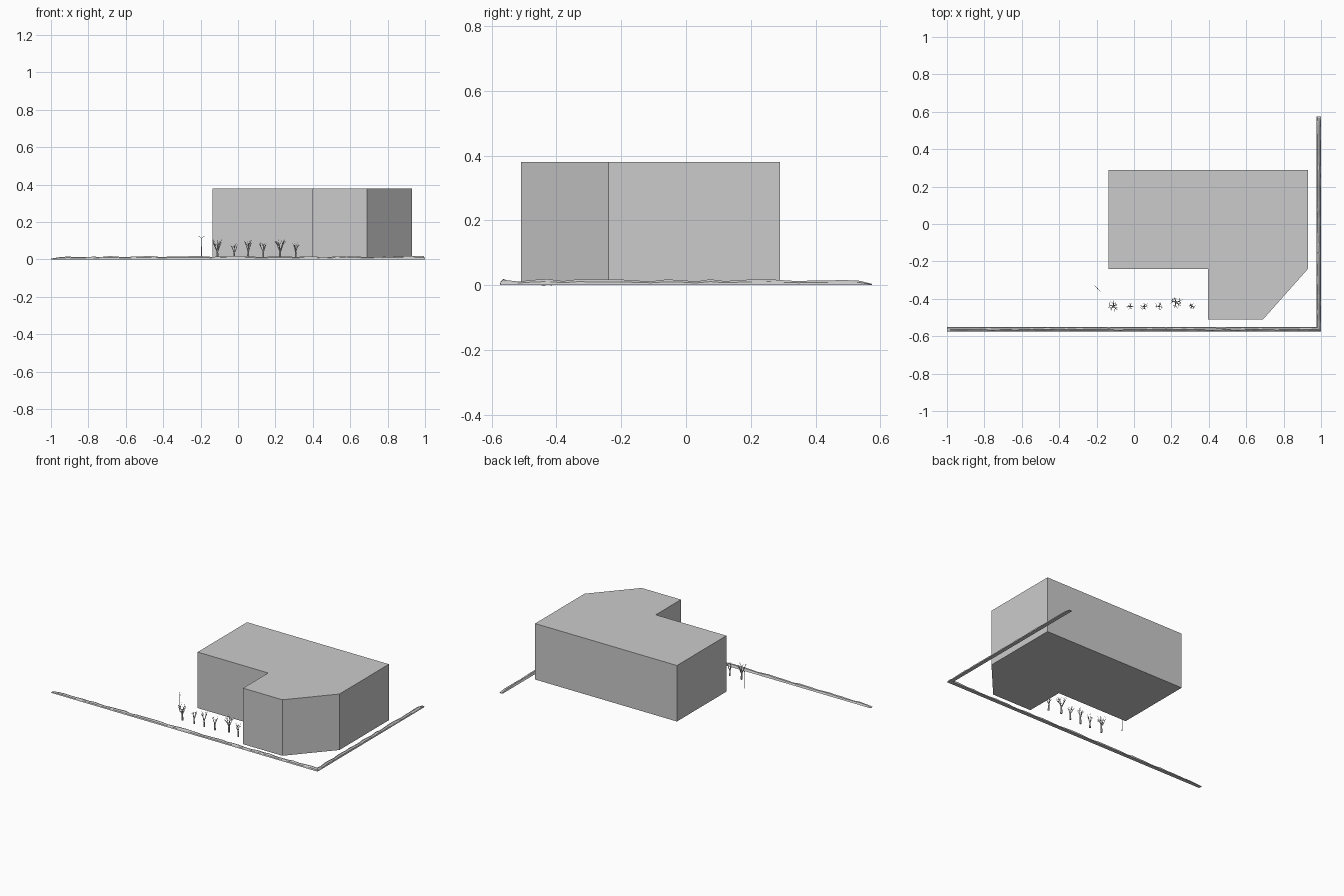
import bpy, bmesh, math, random
from mathutils import Vector

if "Cube" in bpy.data.objects:
    bpy.data.objects.remove(bpy.data.objects["Cube"])

random.seed(7)
grey = bpy.data.materials.new("plain grey")
grey.diffuse_color = (0.6, 0.6, 0.6, 1)
grey.use_nodes = True
grey.node_tree.nodes["Principled BSDF"].inputs["Base Color"].default_value = grey.diffuse_color


def finish(bm, name):
    bmesh.ops.recalc_face_normals(bm, faces=bm.faces)
    mesh = bpy.data.meshes.new(name)
    bm.to_mesh(mesh)
    bm.free()
    mesh.materials.append(grey)
    obj = bpy.data.objects.new(name, mesh)
    bpy.context.collection.objects.link(obj)
    return obj


def stick(bm, a, b, r1, r2, sides=5):
    """Tapered round bar from a to b."""
    a, b = Vector(a), Vector(b)
    d = b - a
    made = bmesh.ops.create_cone(bm, cap_ends=True, segments=sides,
                                 radius1=r1, radius2=r2, depth=d.length)
    rot = d.to_track_quat('Z', 'Y')
    for v in made["verts"]:
        v.co = rot @ v.co + (a + b) / 2


# Building block: L-shaped footprint with a cut corner
footprint = [(-0.135, -0.24), (0.395, -0.24), (0.395, -0.51), (0.69, -0.51),
             (0.93, -0.24), (0.93, 0.29), (-0.135, 0.29)]
bm = bmesh.new()
base = bm.faces.new([bm.verts.new((x, y, 0)) for x, y in footprint])
ext = bmesh.ops.extrude_face_region(bm, geom=[base], use_keep_orig=True)
top = [g for g in ext["geom"] if isinstance(g, bmesh.types.BMVert)]
bmesh.ops.translate(bm, verts=top, vec=(0, 0, 0.38))
finish(bm, "building")

# Low hedge: irregular ridge lofted along the front and right edges
W, FRONT, SIDE = 0.0125, -0.5625, 0.9875
rings = []
N, M = 44, 25
for i in range(N):
    rings.append((Vector((-1 + (SIDE + 1) * i / N, FRONT, 0)), Vector((0, 1, 0))))
rings.append((Vector((SIDE, FRONT, 0)), Vector((-1, 1, 0))))
for i in range(1, M + 1):
    rings.append((Vector((SIDE, FRONT + (0.575 - FRONT) * i / M, 0)), Vector((-1, 0, 0))))
profile = [(-1, 0), (-0.8, 0.6), (-0.15, 1), (0.55, 0.85), (1, 0)]
bm = bmesh.new()
prev = None
for i, (p, n) in enumerate(rings):
    end = i in (0, len(rings) - 1)
    h = 0.004 if end else random.uniform(0.011, 0.019)
    ring = []
    for u, v in profile:
        wob = random.uniform(-0.15, 0.15) if v else 0
        ring.append(bm.verts.new(p + n * W * (u + wob * (abs(u) < 0.7))
                                 + Vector((0, 0, h * v))))
    if prev:
        for k in range(5):
            j = (k + 1) % 5
            bm.faces.new((prev[k], prev[j], ring[j], ring[k]))
    if end:
        bm.faces.new(ring)
    prev = ring
bmesh.ops.triangulate(bm, faces=bm.faces)
finish(bm, "hedge")

# Bare trees: trunk, limbs and forked twigs (x, y, height, spread, limbs)
trees = [(-0.11, -0.44, 0.108, 0.030, 5), (-0.02, -0.44, 0.090, 0.021, 4),
         (0.055, -0.44, 0.106, 0.022, 4), (0.135, -0.44, 0.095, 0.024, 4),
         (0.225, -0.42, 0.112, 0.038, 5), (0.31, -0.44, 0.092, 0.020, 4)]
for t, (x, y, h, s, limbs) in enumerate(trees):
    bm = bmesh.new()
    root = Vector((x, y, 0))
    fork = root + Vector((random.uniform(-.003, .003), random.uniform(-.003, .003), 0.45 * h))
    r = 0.06 * h
    stick(bm, root, fork, r, r * 0.65, 6)
    turn = random.uniform(0, 6.28)
    for i in range(limbs):
        a = turn + math.tau * i / limbs + random.uniform(-0.3, 0.3)
        start = root.lerp(fork, random.uniform(0.75, 0.98))
        reach = s * random.uniform(0.4, 0.65)
        knee = root + Vector((reach * math.cos(a), reach * math.sin(a),
                              h * random.uniform(0.62, 0.75)))
        stick(bm, start, knee, r * 0.5, r * 0.28)
        for da in (-0.55, 0.05, 0.6):
            q = s * random.uniform(0.65, 1.0)
            tip = root + Vector((q * math.cos(a + da), q * math.sin(a + da),
                                 h * random.uniform(0.78, 1.0)))
            stick(bm, knee, tip, r * 0.26, r * 0.08, 4)
    finish(bm, f"tree_{t + 1}")

# Street lamp: thin pole with two slanted arms and small heads
bm = bmesh.new()
foot, head = Vector((-0.195, -0.345, 0)), Vector((-0.195, -0.345, 0.112))
stick(bm, foot, head, 0.0022, 0.0014, 6)
for sgn in (-1, 1):
    d = Vector((sgn * 0.010, -sgn * 0.010, 0.008))
    stick(bm, head, head + d, 0.0012, 0.001, 4)
    stick(bm, head + d, head + d + Vector((sgn * 0.005, -sgn * 0.005, 0.001)),
          0.0018, 0.0018, 6)
finish(bm, "street_lamp")
